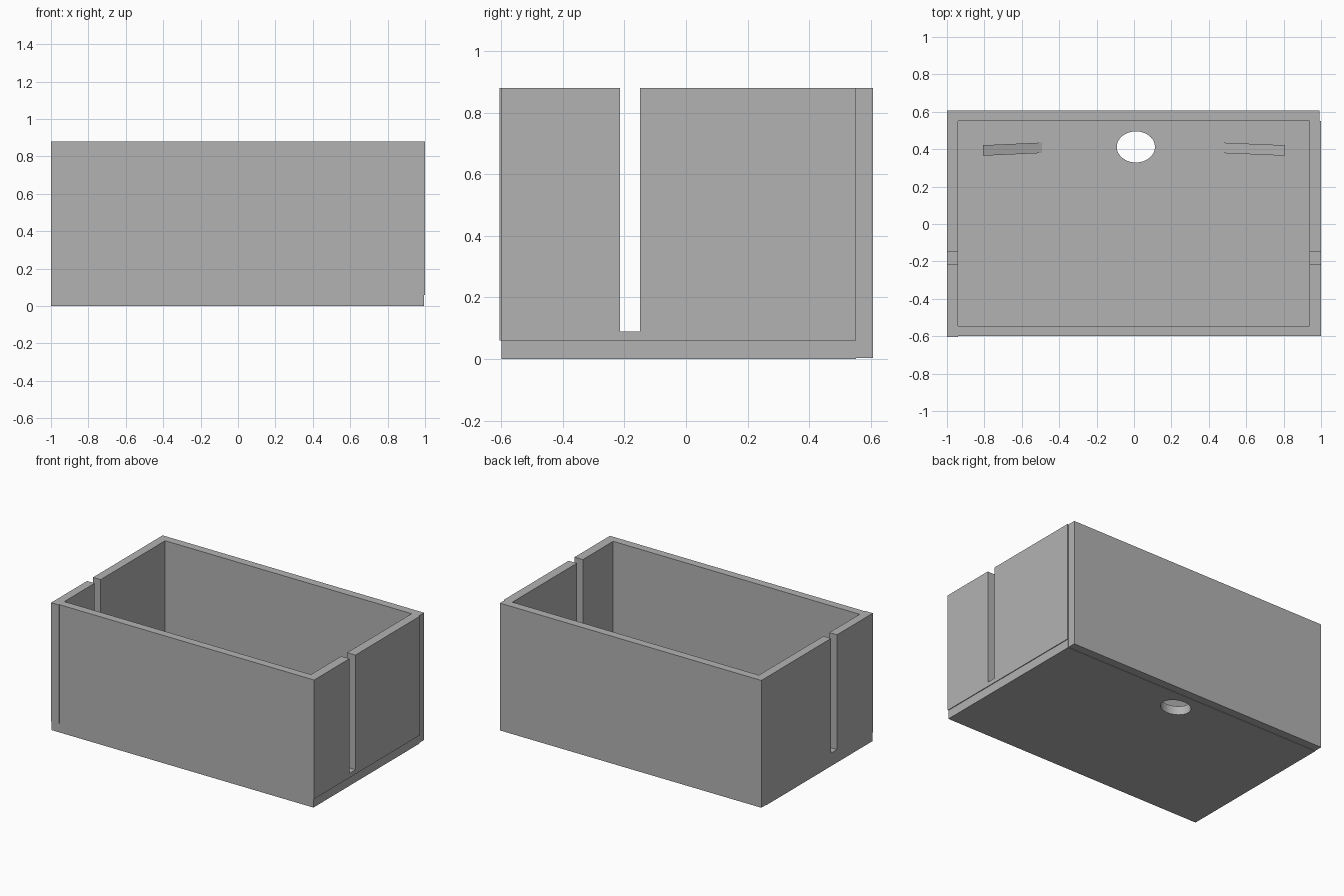
import bpy
import bmesh
from mathutils import Vector

cube = bpy.data.objects.get("Cube")
if cube:
    bpy.data.objects.remove(cube, do_unlink=True)

grey = bpy.data.materials.new("plain grey")
grey.use_nodes = True
grey.diffuse_color = (0.45, 0.45, 0.45, 1)
grey.node_tree.nodes["Principled BSDF"].inputs["Base Color"].default_value = grey.diffuse_color

HEIGHT = 0.88
FLOOR = 0.06


def prism(name, profile, offset):
    """Extrude a closed planar profile along an offset."""
    bm = bmesh.new()
    face = bm.faces.new([bm.verts.new(p) for p in profile])
    new = bmesh.ops.extrude_face_region(bm, geom=[face], use_keep_orig=True)["geom"]
    verts = [v for v in new if isinstance(v, bmesh.types.BMVert)]
    bmesh.ops.translate(bm, verts=verts, vec=Vector(offset))
    bmesh.ops.recalc_face_normals(bm, faces=bm.faces)
    mesh = bpy.data.meshes.new(name)
    bm.to_mesh(mesh)
    bm.free()
    mesh.materials.append(grey)
    obj = bpy.data.objects.new(name, mesh)
    bpy.context.collection.objects.link(obj)
    return obj


def box(name, x0, x1, y0, y1, z0, z1):
    base = [(x0, y0, z0), (x1, y0, z0), (x1, y1, z0), (x0, y1, z0)]
    return prism(name, base, (0, 0, z1 - z0))


def slotted_wall(name, x0, x1, y0, y1):
    """Side wall with a tall slot open at the top."""
    outline = [(y0, FLOOR), (y1, FLOOR), (y1, HEIGHT), (-0.15, HEIGHT),
               (-0.15, 0.09), (-0.215, 0.09), (-0.215, HEIGHT), (y0, HEIGHT)]
    return prism(name, [(x0, y, z) for y, z in outline], (x1 - x0, 0, 0))


# Floor with a drain hole
floor = box("floor", -1, 0.995, -0.6, 0.552, 0, FLOOR)
bpy.ops.mesh.primitive_cylinder_add(vertices=64, radius=1, depth=0.4, location=(0.01, 0.412, 0))
cutter = bpy.context.object
cutter.name = "hole_cutter"
cutter.scale = (0.102, 0.083, 1)
cutter.data.materials.append(grey)
cut = floor.modifiers.new("drain hole", 'BOOLEAN')
cut.operation = 'DIFFERENCE'
cut.solver = 'EXACT'
cut.object = cutter
cutter.hide_render = True
cutter.hide_set(True)

# Front and back walls
box("front_wall", -0.945, 0.94, -0.6, -0.545, FLOOR, HEIGHT)
box("back_wall", -1, 0.992, 0.552, 0.608, 0.003, HEIGHT)

# Slotted end walls
slotted_wall("right_wall", -1, -0.942, -0.605, 0.552)
slotted_wall("left_wall", 0.937, 1, -0.6, 0.552)

# Ramps on the floor, sloping down toward the middle
for name, side, inner in (("right_ramp", -1, 0.48), ("left_ramp", 1, 0.45)):
    outer = 0.808
    low = FLOOR - 0.005
    profile = [(side * outer, 0.365, low), (side * outer, 0.365, low + 0.15),
               (side * inner, 0.38, low)]
    prism(name, profile, (0, 0.056, 0))
